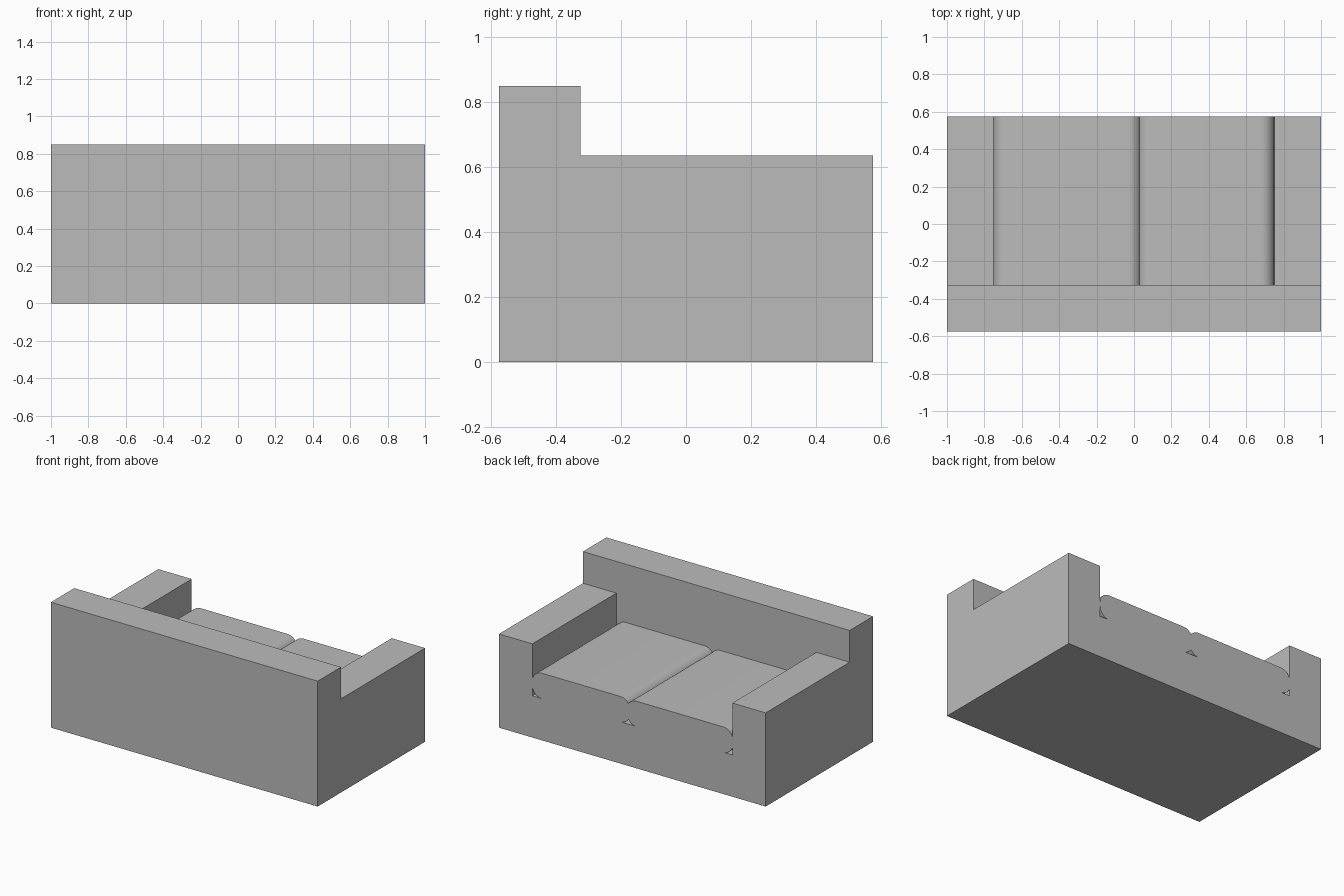
import bpy
import bmesh
import math

cube = bpy.data.objects.get("Cube")
if cube:
    bpy.data.objects.remove(cube, do_unlink=True)

# Single upholstery colour
grey = bpy.data.materials.new("plain grey")
grey.use_nodes = True
colour = (0.5, 0.5, 0.5, 1)
grey.diffuse_color = colour
grey.node_tree.nodes["Principled BSDF"].inputs["Base Color"].default_value = colour

REAR, SEAM, FRONT = -0.575, -0.325, 0.575   # depth of backrest and seat
ARM_X, ARM_Z, BACK_Z = 0.75, 0.635, 0.85
SEAT_Z, CUSHION_Z, RADIUS = 0.283, 0.455, 0.07


def prism(name, profile, y0, y1):
    """Extrude an (x, z) outline along y."""
    bm = bmesh.new()
    face = bm.faces.new([bm.verts.new((x, y0, z)) for x, z in profile])
    new = bmesh.ops.extrude_face_region(bm, geom=[face])["geom"]
    verts = [v for v in new if isinstance(v, bmesh.types.BMVert)]
    bmesh.ops.translate(bm, verts=verts, vec=(0, y1 - y0, 0))
    bmesh.ops.recalc_face_normals(bm, faces=bm.faces)
    mesh = bpy.data.meshes.new(name)
    bm.to_mesh(mesh)
    bm.free()
    mesh.materials.append(grey)
    obj = bpy.data.objects.new(name, mesh)
    bpy.context.collection.objects.link(obj)
    return obj


def rounded(x0, x1, z0, z1, r, steps=12):
    """Rounded rectangle outline, one quarter arc per corner."""
    corners = [(x1 - r, z1 - r), (x0 + r, z1 - r), (x0 + r, z0 + r), (x1 - r, z0 + r)]
    return [(cx + r * math.cos(a), cz + r * math.sin(a))
            for i, (cx, cz) in enumerate(corners)
            for a in [(i + s / steps) * math.pi / 2 for s in range(steps + 1)]]


# Tall backrest across the full width
prism("backrest", [(-1, 0), (1, 0), (1, BACK_Z), (-1, BACK_Z)], REAR, SEAM)

# Seat base and both arms as one U-shaped body
half = [(1, 0), (1, ARM_Z), (ARM_X, ARM_Z), (ARM_X, SEAT_Z)]
prism("base_and_arms", half + [(-x, z) for x, z in reversed(half)], SEAM, FRONT)

# Two rounded seat cushions pressed together at the middle
for name, x0, x1 in [("left_cushion", 0.018, ARM_X), ("right_cushion", -0.753, 0.04)]:
    cushion = prism(name, rounded(x0, x1, SEAT_Z, CUSHION_Z, RADIUS), SEAM, FRONT)
    bpy.ops.object.select_all(action="DESELECT")
    cushion.select_set(True)
    bpy.context.view_layer.objects.active = cushion
    bpy.ops.object.shade_smooth_by_angle(angle=math.radians(30))
